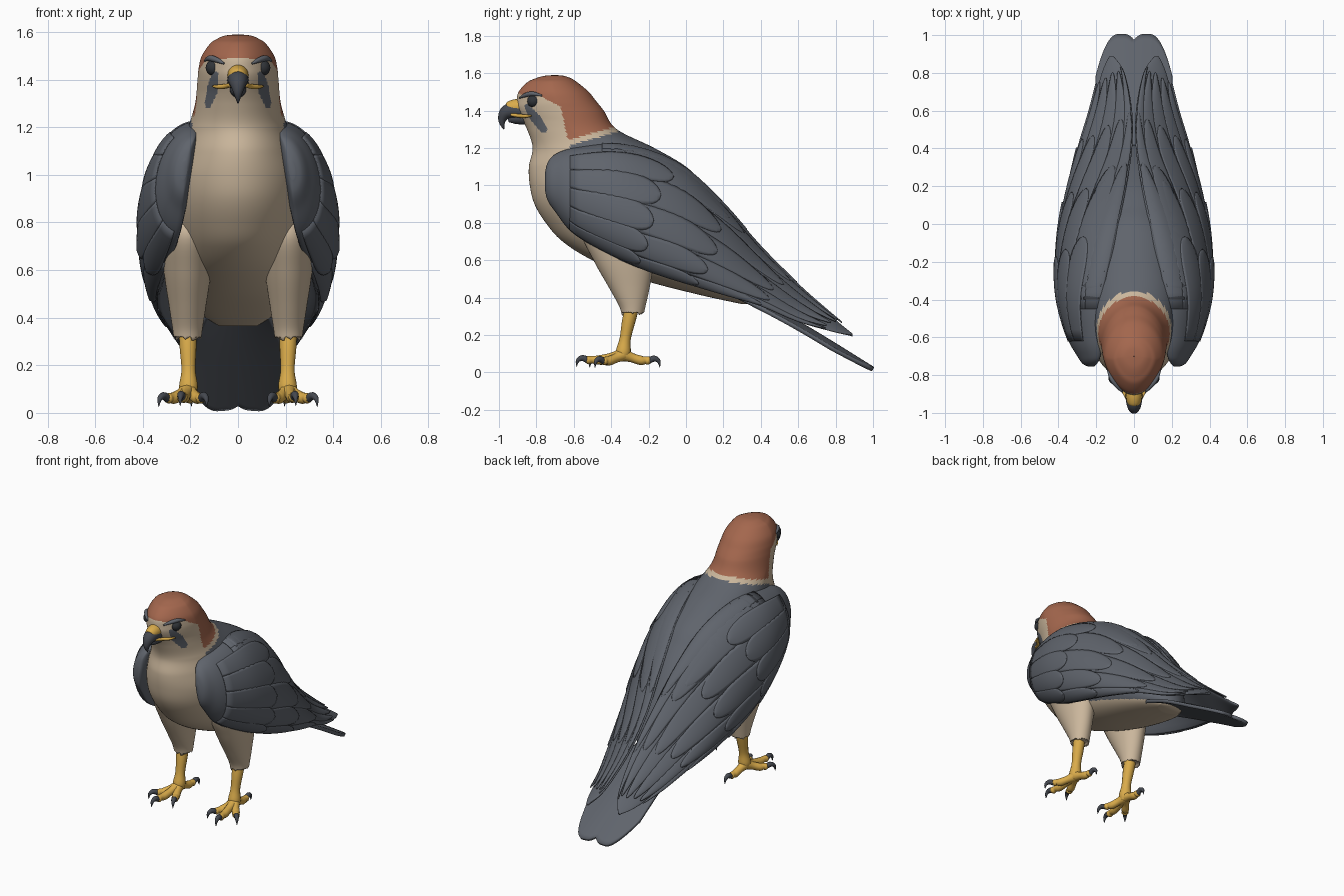
import bpy, bmesh, math, random
from mathutils import Vector as V

if "Cube" in bpy.data.objects:
    bpy.data.objects.remove(bpy.data.objects["Cube"])
random.seed(4)

def material(name, rgb):
    m = bpy.data.materials.new(name)
    m.diffuse_color = (*rgb, 1)
    m.use_nodes = True
    m.node_tree.nodes["Principled BSDF"].inputs["Base Color"].default_value = m.diffuse_color
    return m

SLATE = material("slate_feather", (0.115, 0.127, 0.15))
CREAM = material("cream_feather", (0.60, 0.475, 0.335))
RUST = material("rust_cap", (0.37, 0.135, 0.075))
YELLOW = material("yellow_skin", (0.70, 0.41, 0.07))
DARK = material("dark_horn", (0.06, 0.066, 0.08))
BLACK = material("eye_black", (0.03, 0.034, 0.04))

def spline(rows, n):
    """Smooth samples through rows of numbers."""
    out = []
    for i in range(len(rows) - 1):
        p = [rows[max(i - 1, 0)], rows[i], rows[i + 1], rows[min(i + 2, len(rows) - 1)]]
        for k in range(n):
            t = k / n
            out.append([0.5 * (2 * b + (c - a) * t + (2 * a - 5 * b + 4 * c - d) * t * t
                               + (3 * b - a - 3 * c + d) * t ** 3) for a, b, c, d in zip(*p)])
    return out + [list(rows[-1])]

def loft(name, grids, mats, mirror=False, closed=True):
    """Skin one or more grids of points into a single smooth object."""
    bm = bmesh.new()
    for rings in grids:
        vs = [[bm.verts.new(p) for p in r] for r in rings]
        n = len(vs[0])
        for a, b in zip(vs, vs[1:]):
            for j in range(n if closed else n - 1):
                k = (j + 1) % n
                bm.faces.new((a[j], a[k], b[k], b[j]))
        if closed:
            bm.faces.new(vs[0])
            bm.faces.new(vs[-1])
    bmesh.ops.recalc_face_normals(bm, faces=bm.faces)
    me = bpy.data.meshes.new(name)
    bm.to_mesh(me)
    bm.free()
    for m in mats:
        me.materials.append(m)
    for f in me.polygons:
        f.use_smooth = True
    ob = bpy.data.objects.new(name, me)
    bpy.context.collection.objects.link(ob)
    if mirror:
        md = ob.modifiers.new("mirror", 'MIRROR')
        md.use_mirror_merge = False
    return ob

def slices(rows, n, sides, xc=0.0, egg=False):
    """Horizontal oval rings from rows of (z, front y, back y, half width)."""
    rings = []
    for z, f, b, w in spline(rows, n):
        e = 0.2 * min(1, max(0, (z - 1.2) / 0.15)) if egg else 0
        ring = []
        for k in range(sides):
            a = 2 * math.pi * k / sides
            c, s = math.cos(a), math.sin(a)
            ring.append(V((xc + w * s * (1 - e * max(0, -c)), (f + b) / 2 + c * (b - f) / 2, z)))
        rings.append(ring)
    return rings

def tube(pts, n=5, sides=14):
    """Round tapering tube through (x, y, z, radius)."""
    p = spline(pts, n)
    rings = []
    for i, q in enumerate(p):
        d = (V(p[min(i + 1, len(p) - 1)][:3]) - V(p[max(i - 1, 0)][:3])).normalized()
        u = d.cross(V((1, 0.05, 0)) if abs(d.x) < 0.8 else V((0, 0, 1))).normalized()
        w = d.cross(u)
        rings.append([V(q[:3]) + max(q[3], 0.001) * (u * math.cos(a) + w * math.sin(a))
                      for a in [2 * math.pi * k / sides for k in range(sides)]])
    return rings

# Body and head in one smooth form
body = loft("body", [slices([
    (1.59, -.70, -.70, .002), (1.585, -.76, -.65, .055), (1.57, -.81, -.61, .09), (1.55, -.85, -.58, .118),
    (1.50, -.895, -.52, .152), (1.45, -.905, -.48, .165), (1.40, -.90, -.44, .17), (1.30, -.85, -.37, .18),
    (1.20, -.82, -.17, .21), (1.10, -.84, 0, .25), (1.0, -.835, .10, .285), (.9, -.81, .19, .295),
    (.8, -.75, .26, .29), (.7, -.66, .32, .27), (.6, -.50, .37, .25), (.5, -.25, .41, .215),
    (.42, .05, .42, .16), (.365, .30, .42, .08)], 11, 150, egg=True)], [CREAM, RUST, SLATE])

# Paint cap, mantle and moustache stripes by position
EDGE = [(1.24, -.63), (1.42, -.67), (1.478, -.78), (1.50, -1.0)]
def cap_front(z):
    for (z0, y0), (z1, y1) in zip(EDGE, EDGE[1:]):
        if z <= z1:
            return y0 + (y1 - y0) * (z - z0) / (z1 - z0)
    return -2

for f in body.data.polygons:
    x, y, z = f.center
    low = 1.24 + (y + .64) * .28
    t = min(1, max(0, ((y + .85) * .09 - (z - 1.42) * .12) / .0225))
    if abs(x) > .04 and math.hypot(y + .85 - .09 * t, z - 1.42 + .12 * t) < .014 + .012 * math.sin(2.6 * t):
        f.material_index = 2
    elif z > low and y > cap_front(z):
        f.material_index = 1
    elif z < low - .03 and y > -.62 + (1.2 - z) * .25 and z > .65 - .35 * (y + .4):
        f.material_index = 2

# Folded wings: leaf sections (y, top x, top z, bottom x, bottom z, bulge)
WING = spline([
    (-.755, .22, 1.06, .23, .98, .015), (-.74, .20, 1.12, .23, .92, .055), (-.70, .18, 1.165, .235, .86, .09),
    (-.6, .17, 1.20, .25, .74, .14), (-.4, .16, 1.22, .29, .625, .17), (-.2, .12, 1.18, .32, .54, .17),
    (0, .08, 1.08, .33, .475, .145), (.2, .04, .89, .32, .415, .10), (.4, .01, .66, .285, .355, .05),
    (.6, .01, .46, .225, .27, .025), (.8, .05, .28, .17, .215, .012), (.89, .11, .207, .13, .2, .003)], 8)

def wing_point(y, s, off=0.0, inner=False):
    i = next((i for i in range(len(WING) - 2) if WING[i + 1][0] >= y), len(WING) - 2)
    a, b = WING[i], WING[i + 1]
    t = min(1, max(0, (y - a[0]) / (b[0] - a[0])))
    yy, xt, zt, xb, zb, bulge = [p + (q - p) * t for p, q in zip(a, b)]
    d = V((xb - xt, 0, zb - zt))
    n = V((-d.z, 0, d.x)).normalized()
    c = .5 - .5 * math.cos(math.pi * s)
    p = V((xt, yy, zt)) + d * c + n * (-.012 if inner else bulge) * math.sin(math.pi * s)
    return p + (n + d.normalized() * (c - .5) * 1.4).normalized() * off

loft("wing", [[[wing_point(r[0], k / 24) for k in range(25)]
               + [wing_point(r[0], 1 - k / 12, 0, True) for k in range(1, 12)] for r in WING]], [SLATE], True)

# Overlapping feather rows: (start y, end y, first s, last s, count, half width, slant)
def feather(y0, y1, sc, w):
    rows = []
    for i in range(15):
        u = 1 - (1 - i / 14) ** 1.6
        h = w * math.sqrt(max(0, 1 - u ** 5)) * (.7 + .3 * u)
        rows.append([wing_point(y0 + (y1 - y0) * u, min(.985, max(.015, sc + h * v / 4)),
                                (.002 + .014 * u) * (1 - .35 * (v / 4) ** 2)) for v in range(-4, 5)])
    return rows

leaves = []
for y0, y1, s0, s1, n, w, slant in [
        (.15, .80, .15, .93, 6, .10, -.12), (-.15, .50, .12, .94, 6, .10, -.2),
        (-.40, .18, .12, .92, 6, .10, -.3), (-.62, -.14, .30, .88, 5, .10, -.3), (-.45, .27, .10, .26, 2, .12, -.1)]:
    for k in range(n):
        s = s0 + (s1 - s0) * k / (n - 1)
        leaves.append(feather(y0, y1 + slant * (s - .5) + random.uniform(-.02, .02), s, w))
fe = loft("wing_feathers", leaves, [SLATE], True, closed=False)
so = fe.modifiers.new("thickness", 'SOLIDIFY')
so.thickness, so.offset = .006, 0

# Tail: arched fan with two rounded lobes
tail = []
for i in range(25):
    row = []
    for j in range(41):
        v = j / 20 - 1
        a = abs(v)
        u = i / 24
        end = 1 - .22 * max(0, (a - .4) / .6) ** 2.2 - .03 * max(0, 1 - a / .25) ** 2
        y = .25 + (end - .25) * u
        row.append(V((v * (.13 + .07 * min(1, u * 1.8)), y,
                      .46 - .44 * (y - .25) / .75 - .045 * v * v * (1 - .5 * u) + .01 * math.sin(math.pi * u))))
    tail.append(row)
t = loft("tail", [tail], [SLATE], closed=False)
so = t.modifiers.new("thickness", 'SOLIDIFY')
so.thickness, so.offset = .022, 0

# Feathered thighs with a ragged hem
th = slices([(.86, -.50, -.22, .06), (.75, -.56, -.16, .105), (.6, -.495, -.17, .10), (.45, -.41, -.195, .078),
             (.36, -.36, -.215, .064), (.315, -.345, -.225, .058)], 6, 40, xc=.212)
for k, p in enumerate(th[-1]):
    p.z += random.uniform(-.012, .022)
loft("thigh", [th], [CREAM], True)

# Shanks, toes and talons
loft("shank", [tube([(.212, -.28, .38, .038), (.21, -.305, .28, .036), (.208, -.325, .18, .030),
                     (.208, -.335, .11, .040), (.21, -.34, .07, .03)])], [YELLOW], True)
toes, talons = [], []
hub = V((.21, -.335, .095))
for tip in [V((.295, -.44, .06)), V((.235, -.525, .065)), V((.155, -.46, .06)), V((.20, -.20, .062))]:
    d = (tip - hub)
    m1, m2 = hub + d * .35 + V((0, 0, -.005)), hub + d * .7 + V((0, 0, -.008))
    toes.append(tube([(*hub, .036), (*m1, .025), (*m2, .025), (*(tip - d * .12), .02), (*tip, .022),
                      (*(tip + d.normalized() * .015), .008)], 4, 12))
    o = V((d.x, d.y, 0)).normalized()
    talons.append(tube([(*tip, .017), (*(tip + o * .03 + V((0, 0, .012))), .016),
                        (*(tip + o * .055 + V((0, 0, -.003))), .010), (*(tip + o * .06 + V((0, 0, -.035))), .001)], 4, 10))
loft("toes", toes, [YELLOW], True)
loft("talons", talons, [DARK], True)

# Hooked beak, cere and gape
loft("beak", [tube([(0, -.87, 1.395, .046), (0, -.93, 1.40, .043), (0, -.965, 1.385, .036), (0, -.982, 1.355, .023),
                    (0, -.982, 1.325, .012), (0, -.972, 1.30, .002)], 6, 20)], [DARK])
loft("lower_beak", [tube([(0, -.86, 1.36, .036), (0, -.92, 1.355, .026), (0, -.95, 1.345, .008)])], [DARK])
loft("cere", [tube([(0, -.86, 1.42, .045), (0, -.91, 1.418, .043), (0, -.94, 1.414, .037), (0, -.952, 1.41, .03)], 5, 20)], [YELLOW])
loft("gape", [tube([(.032, -.935, 1.378, .008), (.052, -.893, 1.372, .010), (.082, -.86, 1.37, .009),
                    (.105, -.828, 1.372, .004)])], [YELLOW], True)

# Eyes, lids and brow ridges
def ball(c, r):
    return [[V(c) + r * V((math.sin(a) * math.cos(b), math.cos(a), math.sin(a) * math.sin(b)))
             for b in [2 * math.pi * k / 20 for k in range(20)]]
            for a in [.02 + (math.pi - .04) * i / 14 for i in range(15)]]
loft("eye", [ball((.102, -.815, 1.45), .034)], [BLACK], True)
loft("brow", [tube([(.06, -.89, 1.468, .004), (.088, -.86, 1.482, .011), (.118, -.82, 1.49, .012),
                    (.14, -.77, 1.48, .004)])], [SLATE], True)
